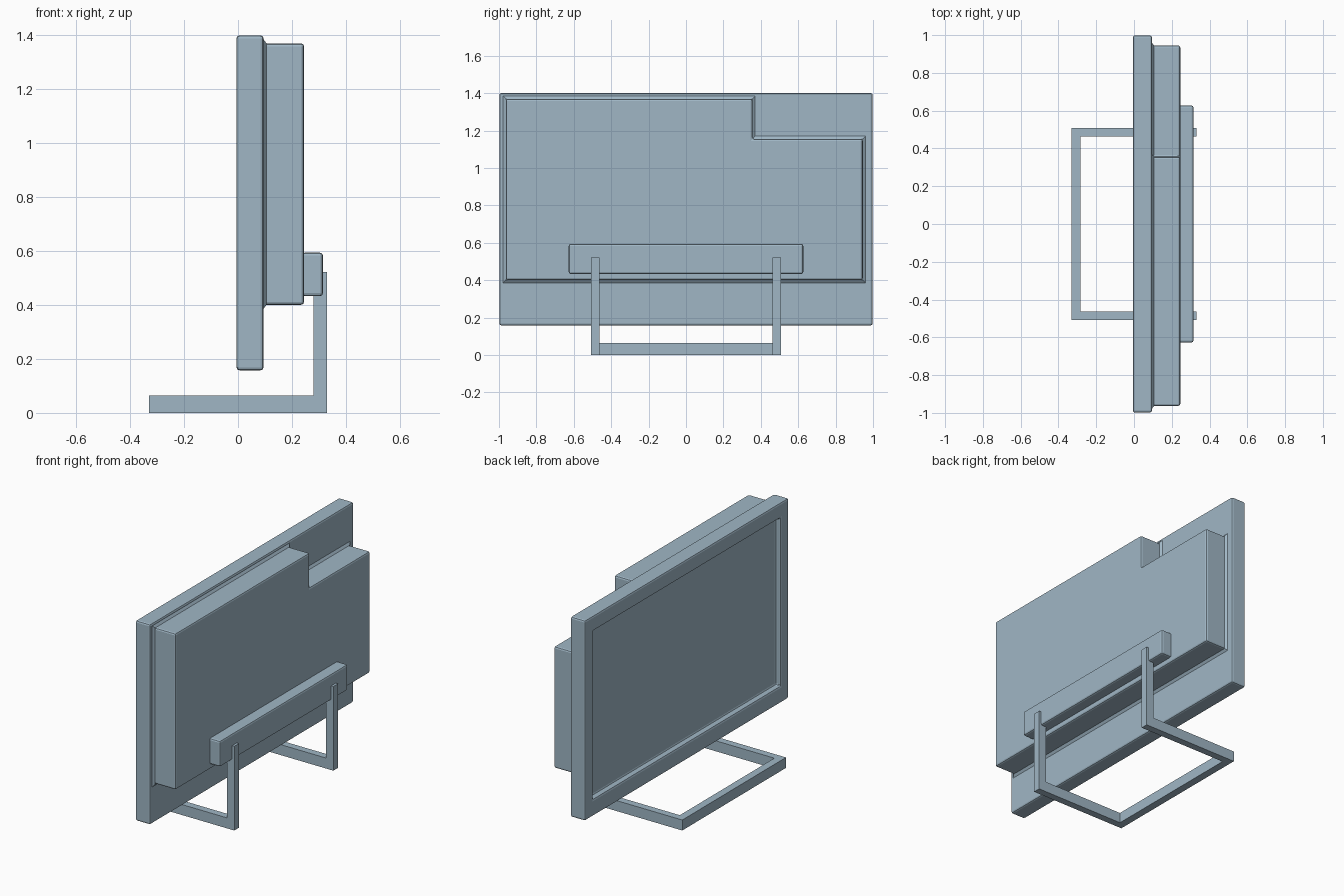
import bpy, bmesh

if "Cube" in bpy.data.objects:
    bpy.data.objects.remove(bpy.data.objects["Cube"])

# Blue-grey casing colour
casing = bpy.data.materials.new("casing_blue_grey")
casing.diffuse_color = (0.35, 0.47, 0.56, 1.0)
casing.use_nodes = True
casing.node_tree.nodes["Principled BSDF"].inputs["Base Color"].default_value = casing.diffuse_color


def finish(name, bm, bevel=0.0, segments=2):
    bmesh.ops.recalc_face_normals(bm, faces=bm.faces[:])
    mesh = bpy.data.meshes.new(name)
    bm.to_mesh(mesh)
    bm.free()
    mesh.materials.append(casing)
    obj = bpy.data.objects.new(name, mesh)
    bpy.context.collection.objects.link(obj)
    if bevel:
        mod = obj.modifiers.new("edge_bevel", 'BEVEL')
        mod.width = bevel
        mod.segments = segments
        mod.limit_method = 'ANGLE'
    return obj


def loft(name, rings, bevel=0.0, segments=2):
    """Join matching (y, z) outlines placed at successive x values, capped at both ends."""
    bm = bmesh.new()
    loops = [[bm.verts.new((x, y, z)) for y, z in pts] for x, pts in rings]
    n = len(loops[0])
    for a, b in zip(loops, loops[1:]):
        for i in range(n):
            j = (i + 1) % n
            bm.faces.new((a[i], a[j], b[j], b[i]))
    bm.faces.new(loops[0])
    bm.faces.new(loops[-1])
    return finish(name, bm, bevel, segments)


def rect(y0, y1, z0, z1):
    return [(y0, z0), (y1, z0), (y1, z1), (y0, z1)]


# Display panel with recessed screen on the -x face
outer = rect(-0.998, 0.998, 0.158, 1.40)
opening = rect(-0.917, 0.917, 0.265, 1.305)
loft("display_panel", [(0.095, outer), (-0.006, outer),
                       (-0.006, opening), (0.026, opening)], 0.011)

# Rear housing outline with a notched corner: y, z, outward y, outward z
OUTLINE = [(-0.963, 0.401, -1, -1), (0.945, 0.401, 1, -1),
           (0.945, 1.155, 1, 1), (0.355, 1.155, 1, 1),
           (0.355, 1.37, 1, 1), (-0.963, 1.37, -1, 1)]


def housing(offset):
    return [(y + sy * offset, z + sz * offset) for y, z, sy, sz in OUTLINE]


loft("rear_housing", [(0.085, housing(0)), (0.245, housing(0))], 0.011)

# Flared skirt where the housing meets the panel
loft("housing_skirt", [(0.088, housing(0.018)), (0.094, housing(0.016)),
                       (0.106, housing(0))])

# Mounting bar
bar = rect(-0.627, 0.627, 0.433, 0.594)
loft("mount_bar", [(0.235, bar), (0.315, bar)], 0.011)

# Stand: U-shaped mitred floor frame with uprights raised from its rear ends
bm = bmesh.new()
X0, X1, X2, X3, YI, YO = -0.33, -0.282, 0.28, 0.33, 0.463, 0.508
outer_path = [(X3, -YO), (X2, -YO), (X0, -YO), (X0, YO), (X2, YO), (X3, YO)]
inner_path = [(X3, -YI), (X2, -YI), (X1, -YI), (X1, YI), (X2, YI), (X3, YI)]
o = [bm.verts.new((x, y, 0.0)) for x, y in outer_path]
i = [bm.verts.new((x, y, 0.0)) for x, y in inner_path]
floor = [bm.faces.new((o[k], o[k + 1], i[k + 1], i[k])) for k in range(5)]


def raise_faces(faces, height):
    geom = bmesh.ops.extrude_face_region(bm, geom=faces, use_keep_orig=True)["geom"]
    bmesh.ops.translate(bm, vec=(0, 0, height),
                        verts=[g for g in geom if isinstance(g, bmesh.types.BMVert)])
    return [g for g in geom if isinstance(g, bmesh.types.BMFace)]


top = raise_faces(floor, 0.065)
ends = [f for f in top if f.calc_center_median().x > X2]
raise_faces(ends, 0.457)
bmesh.ops.delete(bm, geom=ends, context='FACES_ONLY')
finish("stand_frame", bm)
